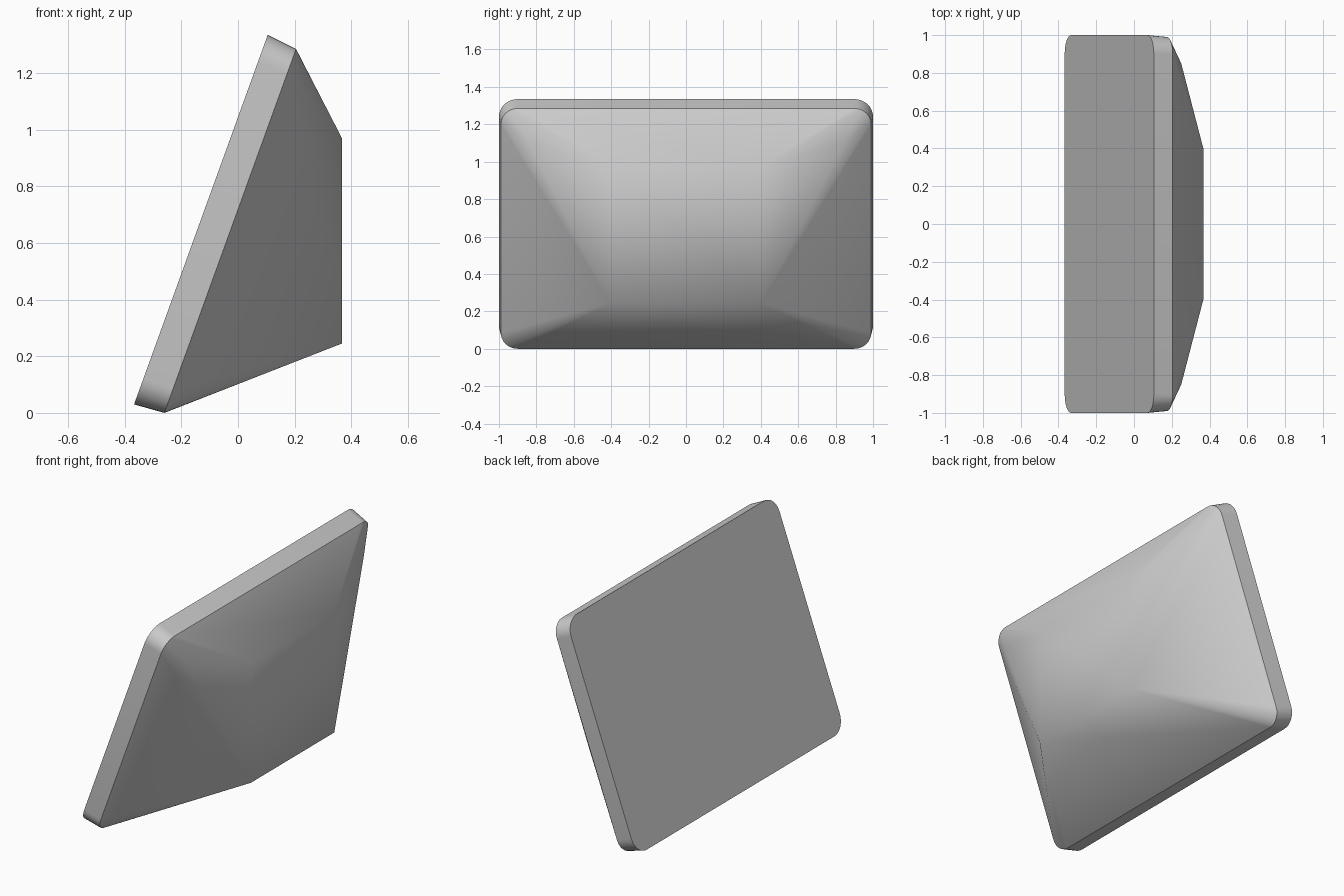
import bpy
import bmesh
import math
from mathutils import Vector

cube = bpy.data.objects.get("Cube")
if cube:
    bpy.data.objects.remove(cube, do_unlink=True)

# One plain grey material
grey = bpy.data.materials.new("light_grey")
grey.use_nodes = True
colour = (0.6, 0.6, 0.6, 1)
grey.diffuse_color = colour
grey.node_tree.nodes["Principled BSDF"].inputs["Base Color"].default_value = colour


def rounded_outline(low, high, half_width, radius, steps=8):
    """Rounded rectangle on the tilted plane through low and high (x, z)."""
    bottom, top = (Vector((p[0], 0, p[1])) for p in (low, high))
    up = (top - bottom).normalized()
    centre = (bottom + top) / 2
    half_height = (top - bottom).length / 2
    points = []
    for sy, sz in ((1, 1), (-1, 1), (-1, -1), (1, -1)):
        for i in range(steps + 1):
            a = math.pi / 2 * i / steps
            y = sy * (half_width - radius + radius * math.cos(a))
            h = sz * (half_height - radius + radius * math.sin(a))
            points.append(centre + Vector((0, y, 0)) + up * h)
    return points


# Tilted screen face and the slightly smaller rim behind it
points = rounded_outline((-0.367, 0.03), (0.105, 1.335), 1.0, 0.1)
points += rounded_outline((-0.26, 0.0), (0.205, 1.285), 0.99, 0.09)

# Upright rear plate and the shoulder points above it
for side in (-1, 1):
    points += [Vector((0.367, side * 0.4, 0.245)),
               Vector((0.367, side * 0.4, 0.97)),
               Vector((0.25, side * 0.85, 1.11))]

# Convex housing wrapped around all outlines
bm = bmesh.new()
for p in points:
    bm.verts.new(p)
hull = bmesh.ops.convex_hull(bm, input=bm.verts[:])
loose = [v for v in bm.verts if not v.link_faces]
bmesh.ops.delete(bm, geom=loose, context='VERTS')
bmesh.ops.dissolve_limit(bm, angle_limit=math.radians(0.5),
                         verts=bm.verts[:], edges=bm.edges[:])
bmesh.ops.recalc_face_normals(bm, faces=bm.faces[:])
mesh = bpy.data.meshes.new("tilted_housing")
bm.to_mesh(mesh)
bm.free()
mesh.materials.append(grey)

housing = bpy.data.objects.new("tilted_housing", mesh)
bpy.context.collection.objects.link(housing)
bpy.ops.object.select_all(action='DESELECT')
housing.select_set(True)
bpy.context.view_layer.objects.active = housing
bpy.ops.object.shade_smooth_by_angle(angle=math.radians(30))
